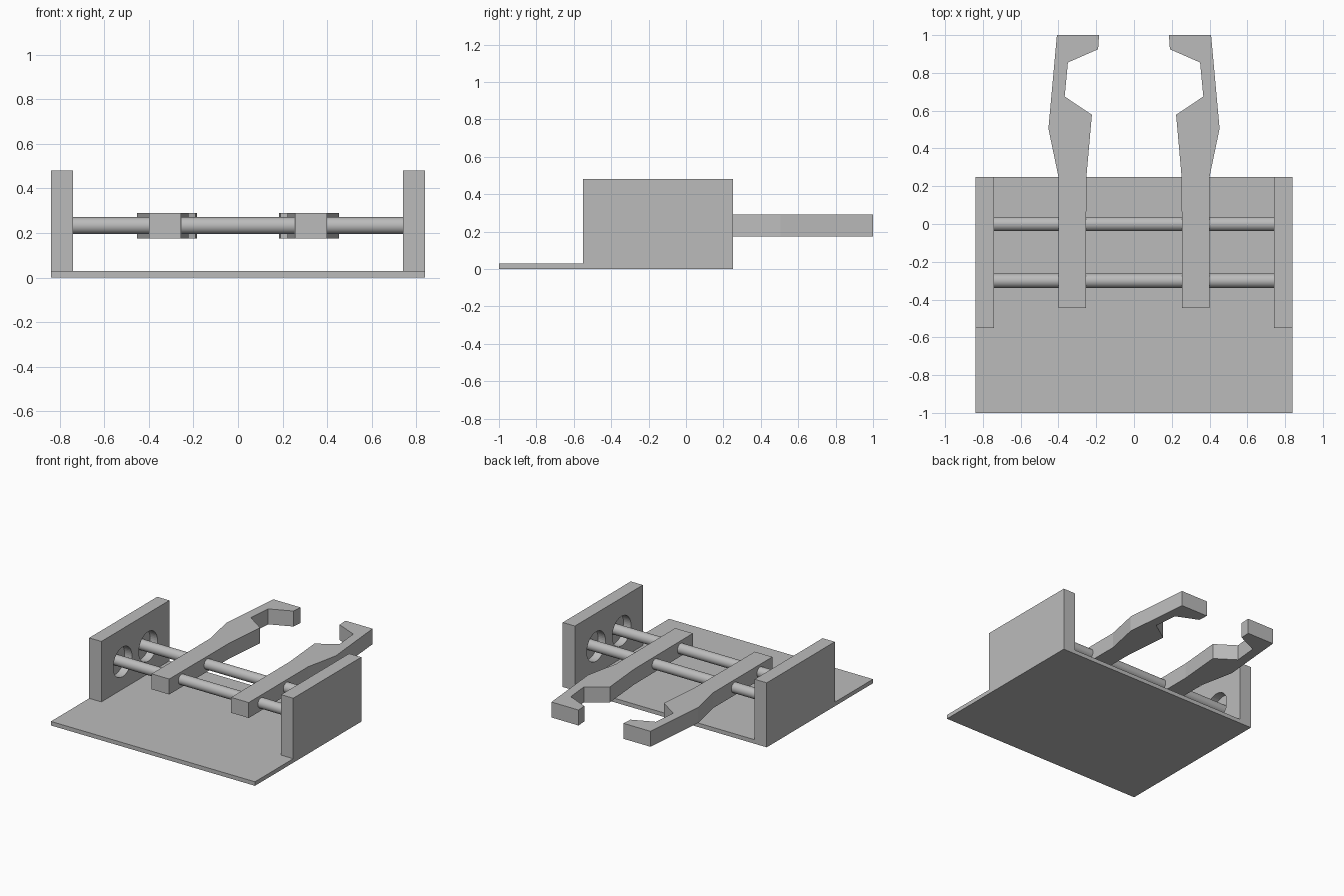
import bpy
import bmesh
import math
from mathutils import Matrix

cube = bpy.data.objects.get("Cube")
if cube:
    bpy.data.objects.remove(cube, do_unlink=True)

grey = bpy.data.materials.new("light_grey")
grey.use_nodes = True
COLOUR = (0.5, 0.5, 0.5, 1)
grey.diffuse_color = COLOUR
grey.node_tree.nodes["Principled BSDF"].inputs["Base Color"].default_value = COLOUR

ROD_Y = (-0.3, 0.0)
ROD_Z = 0.233
INNER, OUTER = 0.74, 0.84    # side wall faces
SOCKET_DEPTH = 0.06


def finish(name, bm):
    bmesh.ops.recalc_face_normals(bm, faces=bm.faces)
    mesh = bpy.data.meshes.new(name)
    bm.to_mesh(mesh)
    bm.free()
    mesh.materials.append(grey)
    obj = bpy.data.objects.new(name, mesh)
    bpy.context.collection.objects.link(obj)
    return obj


def box(name, low, high):
    bm = bmesh.new()
    size = [b - a for a, b in zip(low, high)]
    centre = [(a + b) / 2 for a, b in zip(low, high)]
    bmesh.ops.create_cube(bm, size=1, matrix=Matrix.Translation(centre) @ Matrix.Diagonal((*size, 1)))
    return finish(name, bm)


def cylinder_x(name, x0, x1, y, radius):
    bm = bmesh.new()
    place = Matrix.Translation(((x0 + x1) / 2, y, ROD_Z)) @ Matrix.Rotation(math.pi / 2, 4, "Y")
    bmesh.ops.create_cone(bm, cap_ends=True, segments=48, radius1=radius, radius2=radius,
                          depth=x1 - x0, matrix=place)
    return finish(name, bm)


def smooth(obj):
    bpy.ops.object.select_all(action="DESELECT")
    obj.select_set(True)
    bpy.context.view_layer.objects.active = obj
    bpy.ops.object.shade_smooth_by_angle(angle=math.radians(30))


def prism(name, outline, z0, z1):
    bm = bmesh.new()
    face = bm.faces.new([bm.verts.new((x, y, z0)) for x, y in outline])
    top = bmesh.ops.extrude_face_region(bm, geom=[face])["geom"]
    bmesh.ops.translate(bm, vec=(0, 0, z1 - z0), verts=[v for v in top if isinstance(v, bmesh.types.BMVert)])
    return finish(name, bm)


# Base plate
box("base_plate", (-OUTER, -1, 0), (OUTER, 0.25, 0.03))

# Guide rods, ending at the bottoms of the wall sockets
for label, y in zip(("front", "back"), ROD_Y):
    end = INNER + SOCKET_DEPTH
    smooth(cylinder_x(label + "_rod", -end, end, y, 0.038))

# Gripper arm outline for the left side
ARM = [(0.255, -0.445), (0.4, -0.445), (0.4, 0.25), (0.453, 0.505), (0.408, 1),
       (0.185, 1), (0.19, 0.925), (0.35, 0.855), (0.367, 0.675), (0.223, 0.578), (0.252, 0.25)]

for side, s in (("left", 1), ("right", -1)):
    # Side wall with blind round sockets on the inner face
    x0, x1 = sorted((s * INNER, s * OUTER))
    wall = box(side + "_wall", (x0, -0.55, 0.03), (x1, 0.25, 0.48))
    for y in ROD_Y:
        c0, c1 = sorted((s * (INNER - 0.1), s * (INNER + SOCKET_DEPTH)))
        cutter = cylinder_x(side + "_socket_cutter", c0, c1, y, 0.11)
        cutter.hide_render = True
        cutter.hide_set(True)
        cut = wall.modifiers.new("socket", "BOOLEAN")
        cut.operation = "DIFFERENCE"
        cut.solver = "EXACT"
        cut.object = cutter
    smooth(wall)

    # Gripper arm sliding on the rods
    prism(side + "_gripper_arm", [(s * x, y) for x, y in ARM], 0.175, 0.29)
